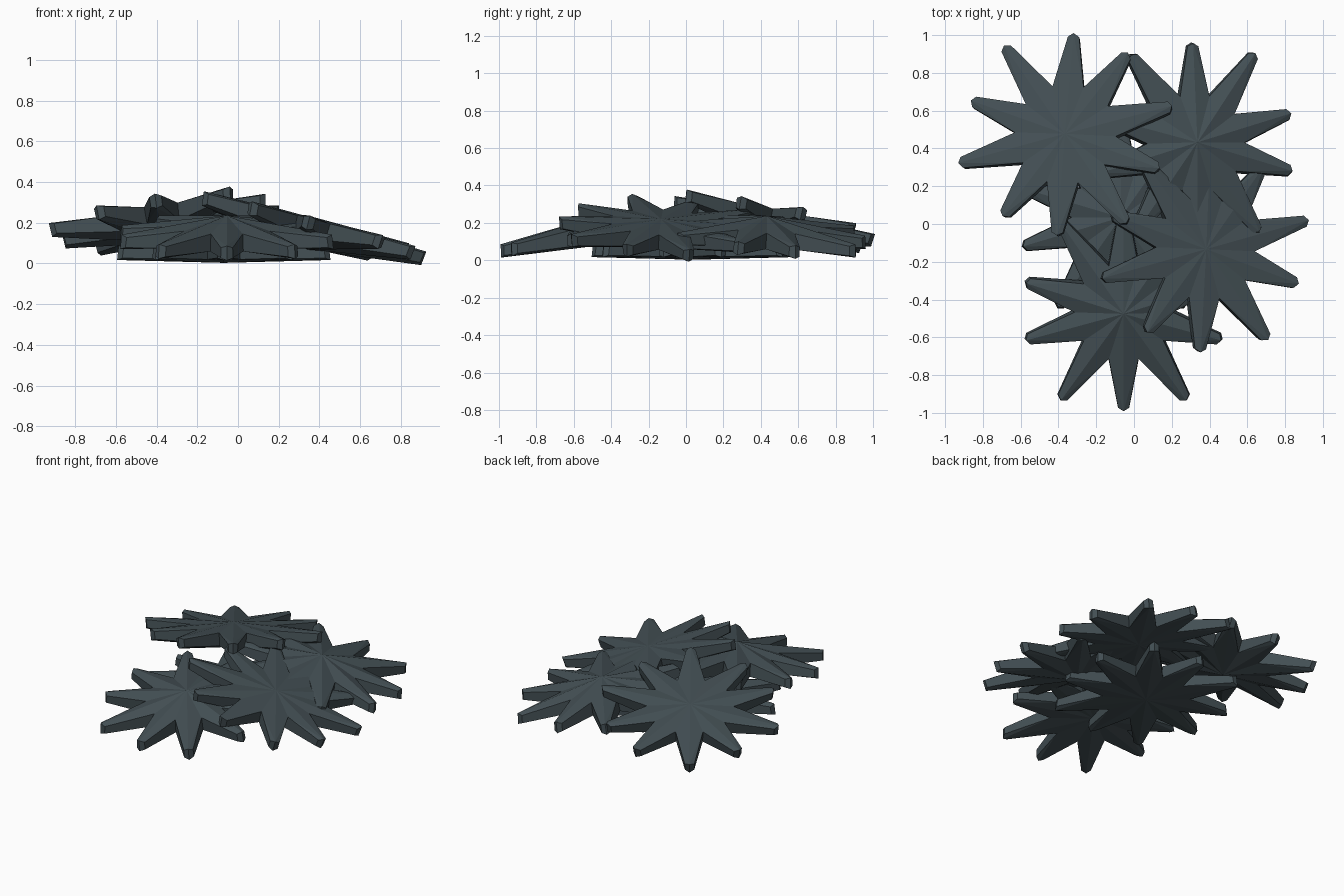
import bpy, bmesh, math
from mathutils import Vector, Matrix

if "Cube" in bpy.data.objects:
    bpy.data.objects.remove(bpy.data.objects["Cube"])

mat = bpy.data.materials.new("dark slate")
mat.diffuse_color = (0.056, 0.078, 0.088, 1)
mat.use_nodes = True
mat.node_tree.nodes["Principled BSDF"].inputs["Base Color"].default_value = mat.diffuse_color

# Ten-armed star: angle and length of each arm, mirrored on both axes
quarter = [(16.5, 0.547), (55, 0.587)]
arms = [(90, 0.54), (270, 0.54)]
for a, r in quarter:
    arms += [(a, r), (180 - a, r), (180 + a, r), (360 - a, r)]
arms.sort()


def polar(r, deg, z, side=0.0):
    """Point at a radius and angle, shifted sideways."""
    a = math.radians(deg)
    return (r * math.cos(a) - side * math.sin(a),
            r * math.sin(a) + side * math.cos(a), z)


def star_mesh():
    bm = bmesh.new()
    V = bm.verts.new
    # domed upper side, flatter lower side
    top, bottom = V((0, 0, 0.107)), V((0, 0, -0.05))
    n = len(arms)
    # inner corners between the arms
    notch = []
    for i in range(n):
        a0, a1 = arms[i][0], arms[(i + 1) % n][0]
        mid = a0 + ((a1 - a0) % 360) / 2
        notch.append((V(polar(0.26, mid, 0.052)), V(polar(0.27, mid, -0.033))))
    for i, (a, r) in enumerate(arms):
        (ru, rl), (lu, ll) = notch[i - 1], notch[i]
        # blunt six-sided tip
        tu = V(polar(r - 0.008, a, 0.035))
        tl = V(polar(r, a, -0.036))
        Ru, Lu = V(polar(r - 0.025, a, 0.024, -0.029)), V(polar(r - 0.025, a, 0.024, 0.029))
        Rl, Ll = V(polar(r - 0.018, a, -0.026, -0.03)), V(polar(r - 0.018, a, -0.026, 0.03))
        for f in [(top, ru, tu), (ru, Ru, tu), (top, tu, lu), (lu, tu, Lu),
                  (bottom, tl, rl), (rl, tl, Rl), (bottom, ll, tl), (ll, Ll, tl),
                  (ru, rl, Rl, Ru), (Lu, Ll, ll, lu),
                  (tu, Ru, Rl, tl), (tu, tl, Ll, Lu)]:
            bm.faces.new(f)
    bmesh.ops.recalc_face_normals(bm, faces=bm.faces)
    me = bpy.data.meshes.new("star")
    bm.to_mesh(me)
    bm.free()
    me.materials.append(mat)
    return me


mesh = star_mesh()

# name, centre, slope in x, slope in y, spin in degrees, flipped over
stars = [
    ("base_star", (-0.07, 0.035, 0.053), 0.0, 0.0, 0, False),
    ("front_star", (-0.055, -0.46, 0.13), 0.0, 0.15, 0, False),
    ("back_right_star", (0.32, 0.425, 0.132), -0.15, -0.07, 1, False),
    ("back_left_star", (-0.36, 0.468, 0.207), 0.13, -0.2, 69.5, True),
    ("right_star", (0.37, -0.135, 0.172), -0.26, -0.04, 70.5, True),
]
for name, centre, sx, sy, spin, flip in stars:
    ob = bpy.data.objects.new(name, mesh)
    bpy.context.collection.objects.link(ob)
    tilt = Vector((0, 0, 1)).rotation_difference(Vector((-sx, -sy, 1)).normalized())
    ob.matrix_world = (Matrix.Translation(centre) @ tilt.to_matrix().to_4x4()
                       @ Matrix.Rotation(math.radians(spin), 4, 'Z')
                       @ Matrix.Rotation(math.pi if flip else 0, 4, 'X'))
